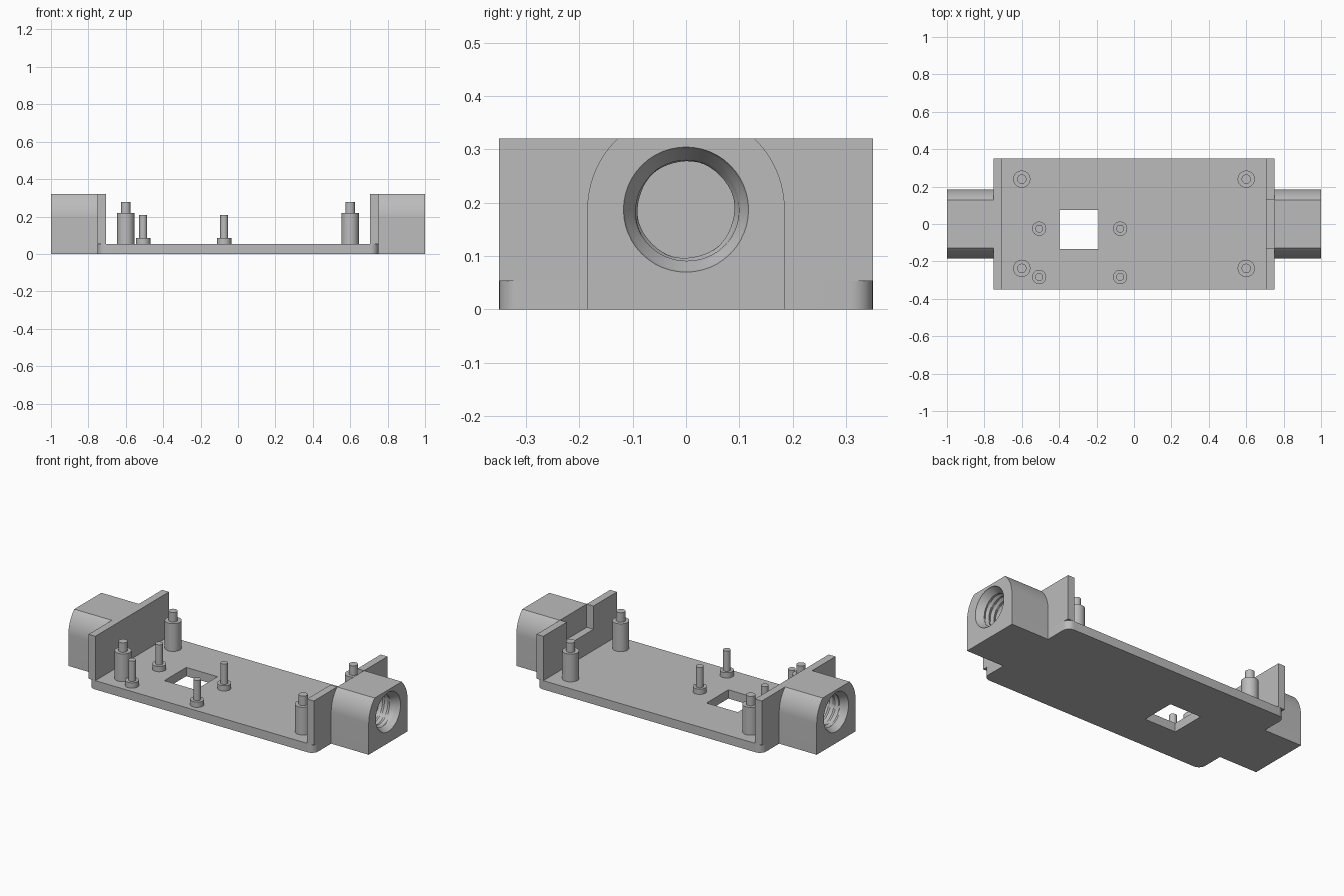
import bpy, bmesh, math
from mathutils import Vector

if "Cube" in bpy.data.objects:
    bpy.data.objects.remove(bpy.data.objects["Cube"], do_unlink=True)

grey = bpy.data.materials.new("plain grey")
grey.use_nodes = True
grey.diffuse_color = (0.5, 0.5, 0.5, 1)
grey.node_tree.nodes["Principled BSDF"].inputs["Base Color"].default_value = (0.5, 0.5, 0.5, 1)

PLATE_X, PLATE_Y, PLATE_Z = 0.75, 0.35, 0.053
TOP = 0.32
BORE_Z = 0.187


def finish(name, bm):
    bmesh.ops.recalc_face_normals(bm, faces=bm.faces)
    mesh = bpy.data.meshes.new(name)
    bm.to_mesh(mesh)
    bm.free()
    mesh.materials.append(grey)
    obj = bpy.data.objects.new(name, mesh)
    bpy.context.collection.objects.link(obj)
    return obj


def smooth(obj):
    bpy.ops.object.select_all(action="DESELECT")
    obj.select_set(True)
    bpy.context.view_layer.objects.active = obj
    bpy.ops.object.shade_smooth_by_angle(angle=math.radians(30))


def prism(name, outline, axis, low, high):
    """Extrude an outline: (y, z) points along x, or (x, y) points along z."""
    bm = bmesh.new()
    place = (lambda a, b: (low, a, b)) if axis == "x" else (lambda a, b: (a, b, low))
    face = bm.faces.new([bm.verts.new(place(a, b)) for a, b in outline])
    out = bmesh.ops.extrude_face_region(bm, geom=[face])
    step = Vector((high - low, 0, 0)) if axis == "x" else Vector((0, 0, high - low))
    bmesh.ops.translate(bm, vec=step, verts=[g for g in out["geom"] if isinstance(g, bmesh.types.BMVert)])
    return finish(name, bm)


def rect(a0, a1, b0, b1):
    return [(a0, b0), (a1, b0), (a1, b1), (a0, b1)]


def arc(cx, cy, r, start, end, steps):
    angles = [math.radians(start + (end - start) * i / steps) for i in range(steps + 1)]
    return [(cx + r * math.cos(t), cy + r * math.sin(t)) for t in angles]


def cut(obj, cutter):
    mod = obj.modifiers.new("cut", "BOOLEAN")
    mod.operation, mod.solver, mod.object = "DIFFERENCE", "EXACT", cutter
    bpy.context.view_layer.update()
    result = obj.evaluated_get(bpy.context.evaluated_depsgraph_get())
    mesh = bpy.data.meshes.new_from_object(result)
    obj.modifiers.clear()
    obj.data = mesh
    bpy.data.objects.remove(cutter, do_unlink=True)


def stack(name, x, y, tiers):
    """Stepped round post from (radius, bottom, top) tiers."""
    bm = bmesh.new()
    rings = []
    for r, low, high in tiers:
        for z in (low, high):
            rings.append([bm.verts.new((px, py, z)) for px, py in arc(x, y, r, 0, 360, 32)[:-1]])
    for a, b in zip(rings, rings[1:]):
        for i in range(32):
            j = (i + 1) % 32
            bm.faces.new((a[i], a[j], b[j], b[i]))
    bm.faces.new(rings[0])
    bm.faces.new(rings[-1])
    smooth(finish(name, bm))


def thread_cutter(side):
    """Bore with a chamfered mouth and a spiral thread."""
    bm = bmesh.new()
    sides, pitch, depth = 48, 0.035, 0.21
    rings = []
    steps = int((depth + 0.01) / (pitch / 6))
    for k in range(steps + 1):
        d = -0.01 + k * pitch / 6
        ring = []
        for i in range(sides):
            t = 2 * math.pi * i / sides
            wave = abs(((d / pitch + i / sides) % 1) * 2 - 1)
            r = max(0.09 + 0.01 * wave, 0.118 - 0.6 * max(d, 0))
            ring.append(bm.verts.new((side * (1 - d), r * math.cos(t), BORE_Z + r * math.sin(t))))
        rings.append(ring)
    for a, b in zip(rings, rings[1:]):
        for i in range(sides):
            j = (i + 1) % sides
            bm.faces.new((a[i], a[j], b[j], b[i]))
    bm.faces.new(rings[0])
    bm.faces.new(rings[-1])
    cutter = finish("bore_cutter", bm)
    cutter.hide_render = True
    return cutter


# Base plate with rounded corners and a square window
corner = 0.042
cx, cy = PLATE_X - corner, PLATE_Y - corner
outline = []
for sx, sy, start in ((1, 1, 0), (-1, 1, 90), (-1, -1, 180), (1, -1, 270)):
    outline += arc(sx * cx, sy * cy, corner, start, start + 90, 8)
plate = prism("base_plate", outline, "z", 0, PLATE_Z)
cut(plate, prism("window_cutter", rect(-0.397, -0.189, -0.133, 0.075), "z", -0.1, 0.2))
smooth(plate)

# End walls: one plain, one with a notch in its top
prism("right_end_wall", rect(-PLATE_Y, PLATE_Y, PLATE_Z, TOP), "x", -PLATE_X, -0.705)
notch, floor = 0.127, 0.18
prism("left_end_wall", [(-PLATE_Y, PLATE_Z), (PLATE_Y, PLATE_Z), (PLATE_Y, TOP), (notch, TOP),
                        (notch, floor), (-notch, floor), (-notch, TOP), (-PLATE_Y, TOP)],
      "x", 0.705, PLATE_X)

# Threaded housings with rounded shoulders and a flat top
radius = 0.185
shoulder = math.degrees(math.asin((TOP - BORE_Z) / radius))
profile = [(-radius, 0), (radius, 0)]
profile += arc(0, BORE_Z, radius, 0, shoulder, 12)
profile += arc(0, BORE_Z, radius, 180 - shoulder, 180, 12)
for side, label in ((-1, "right"), (1, "left")):
    housing = prism(label + "_threaded_housing", profile, "x", side * PLATE_X, side)
    cut(housing, thread_cutter(side))
    smooth(housing)

# Tall corner posts with locating pins
for x in (-0.6, 0.6):
    for y in (-0.237, 0.24):
        stack("corner_post", x, y, [(0.046, PLATE_Z, 0.22), (0.025, 0.22, 0.277)])

# Small board pins on round feet
for x in (-0.507, -0.074):
    for y in (-0.283, -0.025):
        stack("board_pin", x, y, [(0.038, PLATE_Z, 0.085), (0.021, 0.085, 0.207)])
